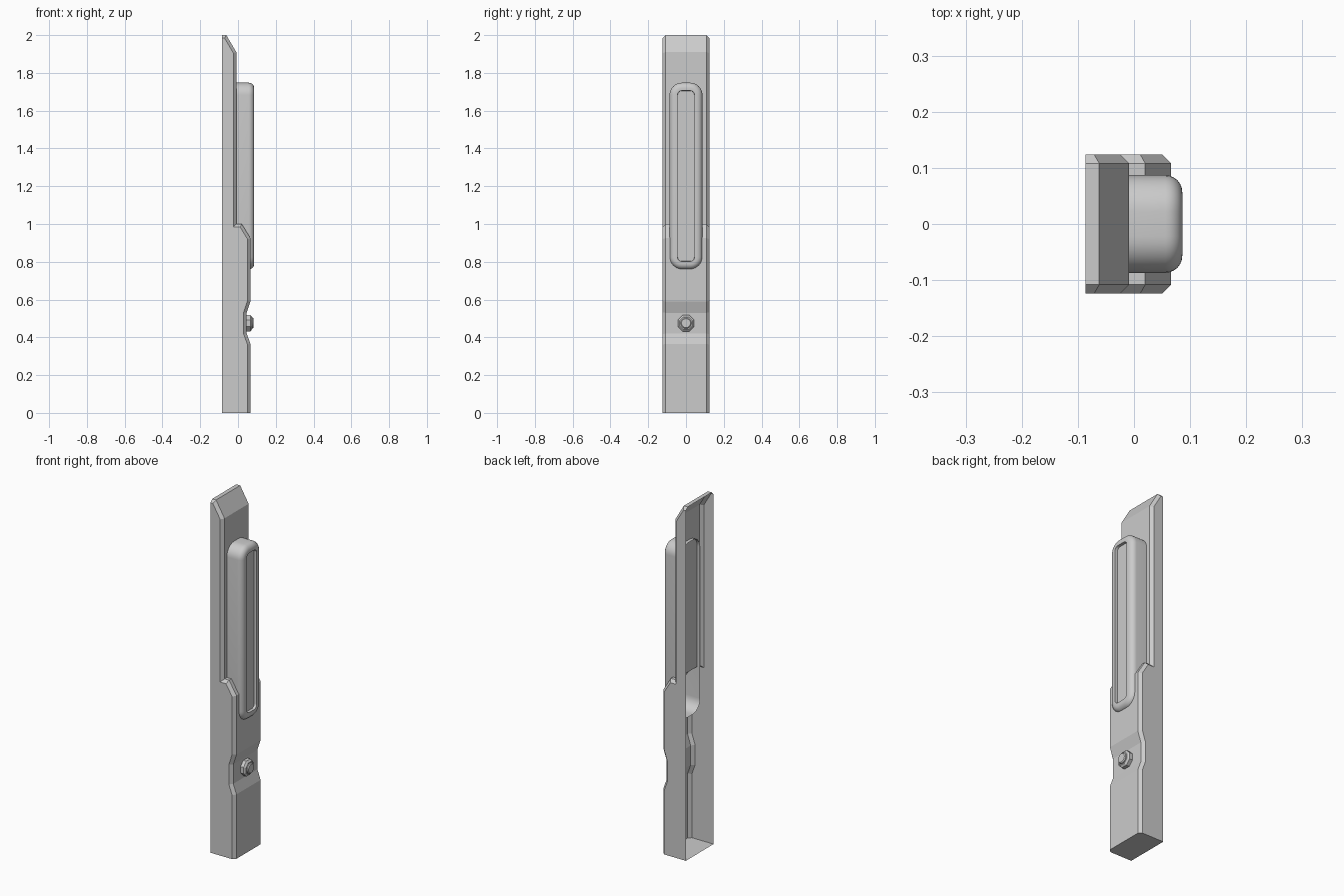
import bpy, bmesh, math

if "Cube" in bpy.data.objects:
    bpy.data.objects.remove(bpy.data.objects["Cube"])

BACK, FRONT = -0.086, 0.086


def loft(name, loops, open_back=True, smooth=False):
    """Skin equal-length loops, cap both ends, optionally remove the rear face."""
    bm = bmesh.new()
    rings = [[bm.verts.new(p) for p in loop] for loop in loops]
    n = len(rings[0])
    for a, b in zip(rings, rings[1:]):
        for i in range(n):
            j = (i + 1) % n
            bm.faces.new((a[i], a[j], b[j], b[i]))
    bm.faces.new(rings[0])
    bm.faces.new(rings[-1])
    bmesh.ops.recalc_face_normals(bm, faces=bm.faces)
    if open_back:
        back = min(v.co.x for v in bm.verts)
        rear = [f for f in bm.faces if all(abs(v.co.x - back) < 1e-5 for v in f.verts)]
        bmesh.ops.delete(bm, geom=rear, context='FACES')
    mesh = bpy.data.meshes.new(name)
    bm.to_mesh(mesh)
    bm.free()
    obj = bpy.data.objects.new(name, mesh)
    bpy.context.collection.objects.link(obj)
    if smooth:
        bpy.ops.object.select_all(action='DESELECT')
        obj.select_set(True)
        bpy.context.view_layer.objects.active = obj
        bpy.ops.object.shade_smooth_by_angle(angle=math.radians(40))
    return obj


def inset(path, d):
    """Mitred offset of an open path towards its left-hand side."""
    normals = []
    for (x0, z0), (x1, z1) in zip(path, path[1:]):
        l = math.hypot(x1 - x0, z1 - z0)
        normals.append((-(z1 - z0) / l, (x1 - x0) / l))
    out = []
    for i, (x, z) in enumerate(path):
        a, b = normals[max(i - 1, 0)], normals[min(i, len(normals) - 1)]
        k = d / (1 + a[0] * b[0] + a[1] * b[1])
        out.append((x + k * (a[0] + b[0]), z + k * (a[1] + b[1])))
    return out


# Casing: stepped front profile with chamfered side edges, hollow and open at the back
profile = [(0.066, 0), (0.066, 0.365), (0.046, 0.42), (0.046, 0.53), (0.066, 0.59),
           (0.066, 0.925), (0.02, 1.0), (-0.009, 1.0), (-0.009, 1.91),
           (-0.062, 2.0), (BACK, 2.0)]
side = inset(profile, 0.016)
sections = [(-0.124, side), (-0.108, profile), (0.108, profile), (0.124, side)]
loft("casing", [[(x, y, z) for x, z in path + [(BACK, 0)]] for y, path in sections])


def rounded_rect(x, d):
    """Upright rounded rectangle at depth x, shrunk by d."""
    hy, z0, z1 = 0.087 - d, 0.76 + d, 1.748 - d
    r = max(0.065 - d, 0.02)
    corners = [(hy - r, z1 - r, 0), (r - hy, z1 - r, 90),
               (r - hy, z0 + r, 180), (hy - r, z0 + r, 270)]
    loop = []
    for cy, cz, start in corners:
        for k in range(9):
            a = math.radians(start + k * 90 / 8)
            loop.append((x, cy + r * math.cos(a), cz + r * math.sin(a)))
    return loop


# Long raised grip: filleted front edge and recessed centre panel, open behind
R = 0.03
levels = [(-0.028, 0)]
for k in range(7):
    a = math.radians(15 * k)
    levels.append((FRONT - R + R * math.sin(a), R - R * math.cos(a)))
levels += [(FRONT, 0.042), (FRONT - 0.015, 0.043)]
loft("raised_grip", [rounded_rect(x, d) for x, d in levels], smooth=True)


def disc(levels, sides, turn=0.0):
    return [[(x, r * math.cos(turn + math.tau * i / sides),
              0.475 + r * math.sin(turn + math.tau * i / sides))
             for i in range(sides)] for x, r in levels]


# Nut with chamfered rim, and the round bolt end inside it
loft("nut", disc([(0.04, 0.047), (0.065, 0.047), (0.074, 0.036)], 8, math.pi / 8), False)
loft("bolt_end", disc([(0.05, 0.029), (0.078, 0.029), (0.083, 0.024)], 20), False, True)
